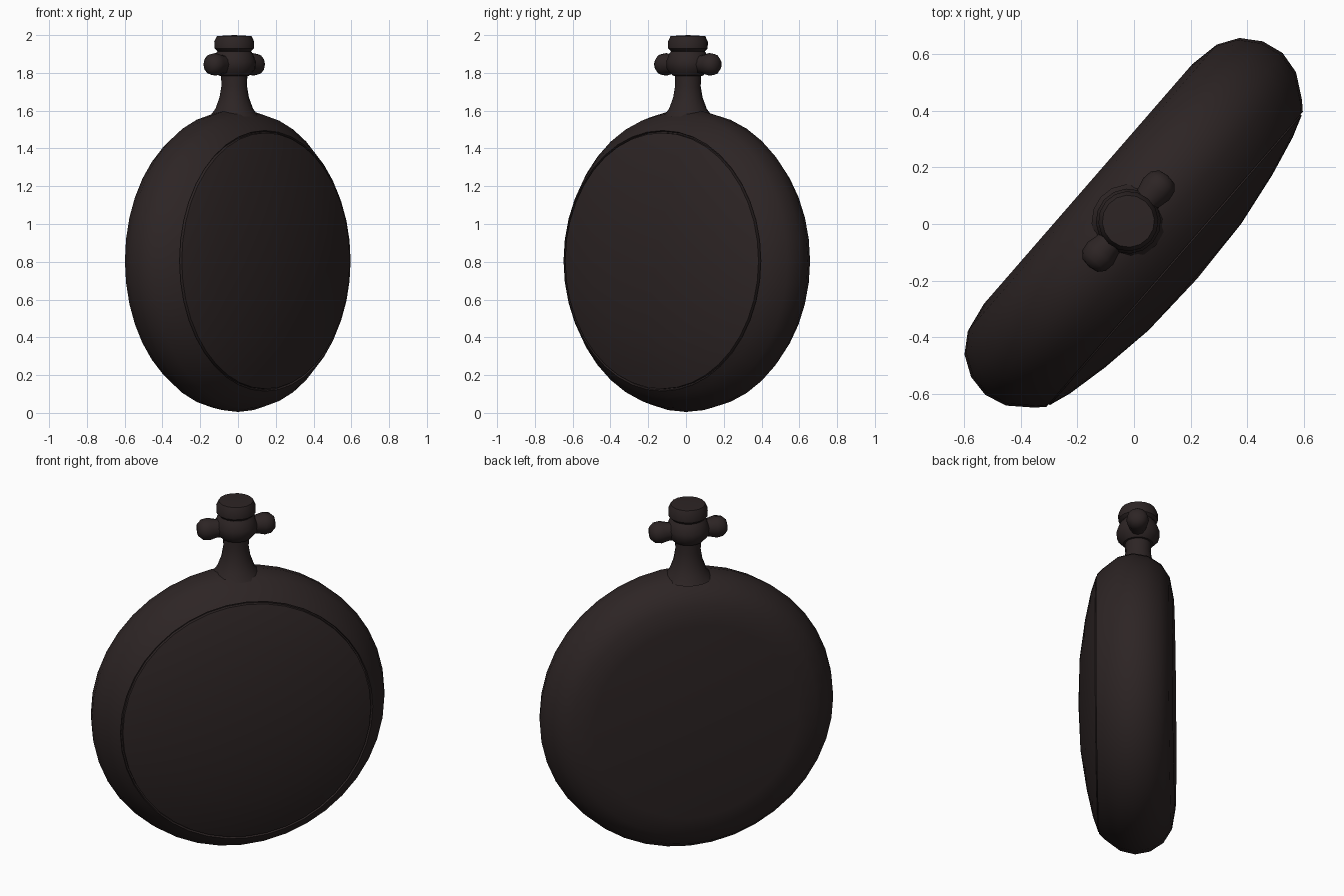
import bpy
import bmesh
import math
from mathutils import Matrix, Vector

cube = bpy.data.objects.get("Cube")
if cube:
    bpy.data.objects.remove(cube, do_unlink=True)

# One dark brown metal
dark_metal = bpy.data.materials.new("dark_brown_metal")
dark_metal.use_nodes = True
COLOUR = (0.026, 0.018, 0.018, 1)
dark_metal.diffuse_color = COLOUR
dark_metal.node_tree.nodes["Principled BSDF"].inputs["Base Color"].default_value = COLOUR

# The watch stands upright, turned about z
TURN = Matrix.Rotation(math.radians(49), 4, "Z")
UPRIGHT = Matrix.Rotation(math.radians(90), 4, "X")
CASE = Matrix.Translation((0, 0, 0.805)) @ TURN @ UPRIGHT
STEM = Matrix.Translation((-0.02, 0.01, 0)) @ TURN


def lathe(name, profile, matrix, sides, sharp=40):
    """Revolve (radius, height) points about local z, then place the part."""
    bm = bmesh.new()
    verts = [bm.verts.new((r, 0, h)) for r, h in profile]
    edges = [bm.edges.new(pair) for pair in zip(verts, verts[1:])]
    bmesh.ops.spin(bm, geom=verts + edges, cent=(0, 0, 0), axis=(0, 0, 1),
                   angle=math.tau, steps=sides, use_duplicate=False)
    bmesh.ops.remove_doubles(bm, verts=bm.verts, dist=0.0005)
    bmesh.ops.recalc_face_normals(bm, faces=bm.faces)
    bm.transform(matrix)
    mesh = bpy.data.meshes.new(name)
    bm.to_mesh(mesh)
    bm.free()
    mesh.materials.append(dark_metal)
    obj = bpy.data.objects.new(name, mesh)
    bpy.context.collection.objects.link(obj)
    bpy.ops.object.select_all(action="DESELECT")
    obj.select_set(True)
    bpy.context.view_layer.objects.active = obj
    bpy.ops.object.shade_smooth_by_angle(angle=math.radians(sharp))
    return obj


# Rounded case: flat back, bulging rim, thin groove around the cover
lathe("case", [
    (0, -0.215), (0.56, -0.215), (0.67, -0.195), (0.74, -0.15),
    (0.785, -0.08), (0.8, 0), (0.78, 0.08), (0.72, 0.16),
    (0.69, 0.19), (0.685, 0.175), (0, 0.175)], CASE, 40)

# Domed front cover
lathe("front_cover", [
    (0, 0.17), (0.678, 0.17), (0.678, 0.195), (0.6, 0.222), (0.45, 0.255),
    (0.25, 0.285), (0, 0.295)], CASE, 40)

# Flared neck between case and crown
lathe("neck", [
    (0, 1.55), (0.13, 1.57), (0.1, 1.61), (0.078, 1.67), (0.068, 1.73),
    (0.07, 1.8), (0, 1.82)], STEM, 16)

# Bulbous crown base and the flat button on top
lathe("crown_base", [
    (0, 1.78), (0.08, 1.785), (0.112, 1.82), (0.115, 1.86),
    (0.1, 1.9), (0.085, 1.92), (0, 1.925)], STEM, 16)
lathe("crown_button", [
    (0, 1.9), (0.085, 1.91), (0.105, 1.93), (0.106, 1.965),
    (0.092, 1.995), (0, 2.0)], STEM, 16)

# Pair of knobs where the bow would hinge
for side, direction in (("left", 1), ("right", -1)):
    aim = Vector((direction, 0, 0)).to_track_quat("Z", "Y").to_matrix().to_4x4()
    lathe(side + "_bow_knob", [
        (0, 0.05), (0.052, 0.06), (0.05, 0.11), (0.06, 0.15),
        (0.055, 0.185), (0.035, 0.207), (0, 0.213)],
        STEM @ Matrix.Translation((0, 0, 1.845)) @ aim, 12)
